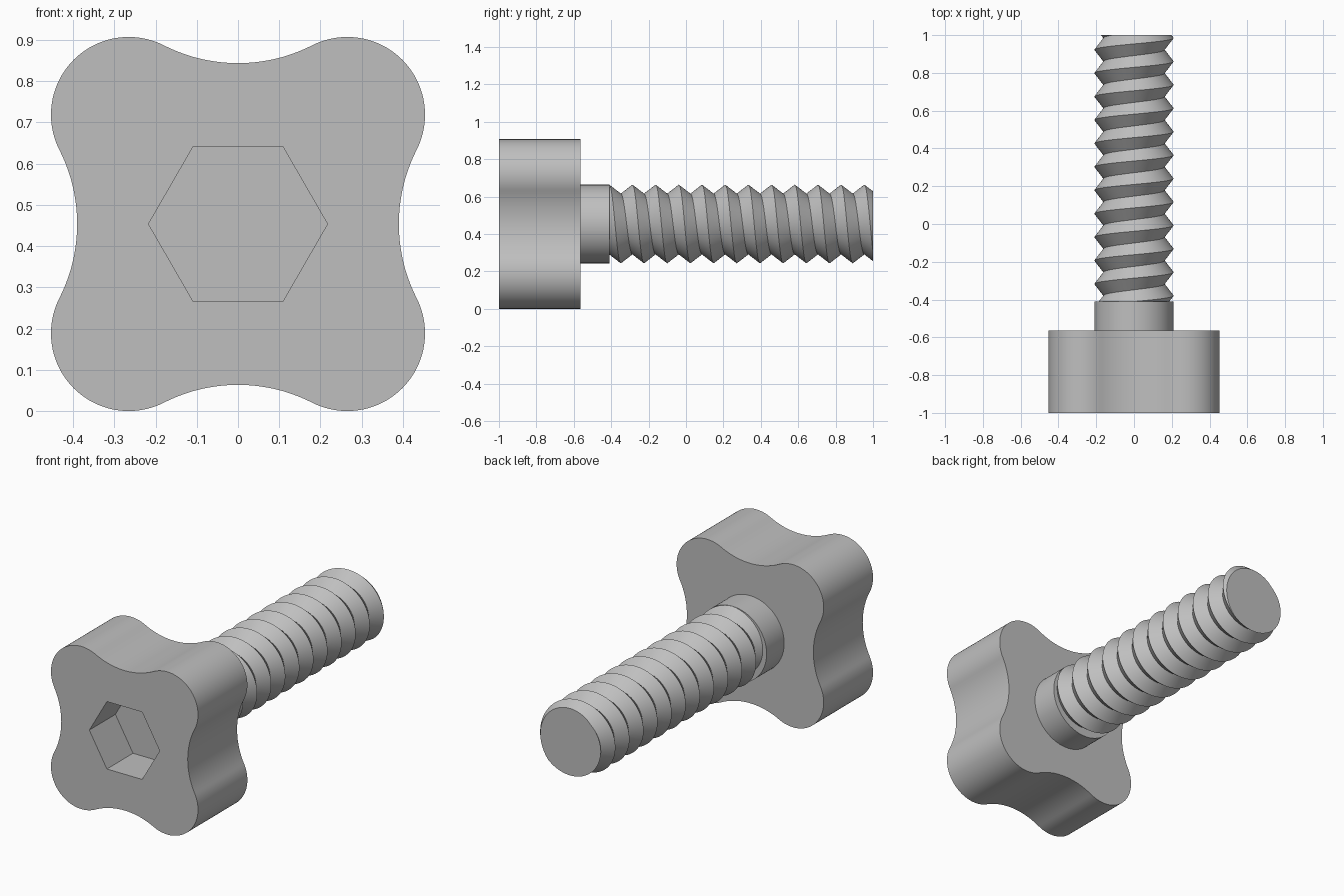
import bpy, bmesh, math
from mathutils import Matrix, Vector

if "Cube" in bpy.data.objects:
    bpy.data.objects.remove(bpy.data.objects["Cube"], do_unlink=True)

AXIS_Z = 0.4535                       # height of the bolt axis
FRONT, HEAD_BACK, NECK_END, TIP = -1.0, -0.565, -0.41, 1.0
SHAFT_R, ROOT_R, PITCH = 0.21, 0.162, 0.124

grey = bpy.data.materials.new("plain_grey")
grey.use_nodes = True
grey.diffuse_color = (0.52, 0.52, 0.52, 1)
grey.node_tree.nodes["Principled BSDF"].inputs["Base Color"].default_value = grey.diffuse_color


def finish(bm, name):
    bmesh.ops.recalc_face_normals(bm, faces=bm.faces)
    mesh = bpy.data.meshes.new(name)
    bm.to_mesh(mesh)
    bm.free()
    mesh.materials.append(grey)
    obj = bpy.data.objects.new(name, mesh)
    bpy.context.collection.objects.link(obj)
    obj.location.z = AXIS_Z
    bpy.ops.object.select_all(action='DESELECT')
    obj.select_set(True)
    bpy.context.view_layer.objects.active = obj
    bpy.ops.object.shade_smooth_by_angle(angle=math.radians(30))
    return obj


def ring(bm, pts, y):
    """Closed loop of edges at depth y."""
    vs = [bm.verts.new((x, y, z)) for x, z in pts]
    return vs, [bm.edges.new((a, vs[i - 1])) for i, a in enumerate(vs)]


def wall(bm, a, b):
    for i in range(len(a)):
        bm.faces.new((a[i - 1], a[i], b[i], b[i - 1]))


def knob_outline(lobe=0.265, lobe_r=0.1885, waist=0.39, steps=20):
    """Four round lobes joined by tangent hollow arcs."""
    k = waist - lobe_r
    c = (2 * lobe ** 2 - k ** 2) / (2 * (lobe - k))     # hollow arc centre
    hollow_r = c - waist
    half = math.atan2(lobe, c - lobe)                   # half sweep of the hollow
    pts = []
    for q in range(4):
        turn = Matrix.Rotation(q * math.pi / 2, 2)
        for i in range(2 * steps):                      # lobe
            a = -half + (math.pi / 2 + 2 * half) * i / (2 * steps)
            pts.append(turn @ Vector((lobe + lobe_r * math.cos(a), lobe + lobe_r * math.sin(a))))
        for i in range(steps):                          # hollow
            a = half - 2 * half * i / steps
            pts.append(turn @ Vector((hollow_r * math.sin(a), c - hollow_r * math.cos(a))))
    return pts


# Knob head with hexagonal socket
bm = bmesh.new()
outline = knob_outline()
hexagon = [(0.217 * math.cos(i * math.pi / 3), 0.217 * math.sin(i * math.pi / 3)) for i in range(6)]
front, front_edges = ring(bm, outline, FRONT)
back, _ = ring(bm, outline, HEAD_BACK)
mouth, mouth_edges = ring(bm, hexagon, FRONT)
floor, _ = ring(bm, hexagon, FRONT + 0.23)
wall(bm, front, back)
wall(bm, mouth, floor)
bm.faces.new(back)
bm.faces.new(floor)
bmesh.ops.triangle_fill(bm, use_beauty=True, edges=front_edges + mouth_edges, normal=(0, -1, 0))
finish(bm, "knob_head")

# Plain neck
bm = bmesh.new()
bmesh.ops.create_cone(bm, cap_ends=True, segments=96, radius1=SHAFT_R, radius2=SHAFT_R,
                      depth=NECK_END - HEAD_BACK + 0.02)
bmesh.ops.transform(bm, verts=bm.verts, matrix=Matrix.Translation(
    (0, (NECK_END + HEAD_BACK - 0.02) / 2, 0)) @ Matrix.Rotation(math.pi / 2, 4, 'X'))
finish(bm, "neck")

# Right-handed V thread: a helical crest and root, trimmed flat at both ends
bm = bmesh.new()
N = 64
turns = math.ceil((TIP - NECK_END) / PITCH) + 4
start = TIP - 0.375 * PITCH - (turns - 2) * PITCH
crest, root = [], []
for i in range(N * turns + 1):
    a, y = math.tau * i / N, start + PITCH * i / N
    s, c = math.sin(a), math.cos(a)
    crest.append(bm.verts.new((SHAFT_R * s, y, SHAFT_R * c)))
    root.append(bm.verts.new((ROOT_R * s, y + PITCH / 2, ROOT_R * c)))
for i in range(N * turns):
    bm.faces.new((crest[i], crest[i + 1], root[i + 1], root[i]))
    if i + N < N * turns:
        bm.faces.new((root[i], root[i + 1], crest[i + N + 1], crest[i + N]))
for y, direction in ((NECK_END - 0.01, -1), (TIP, 1)):
    bmesh.ops.bisect_plane(bm, geom=bm.verts[:] + bm.edges[:] + bm.faces[:], dist=1e-6,
                           plane_co=(0, y, 0), plane_no=(0, direction, 0), clear_outer=True)
bmesh.ops.holes_fill(bm, edges=[e for e in bm.edges if e.is_boundary], sides=0)
finish(bm, "threaded_shaft")
